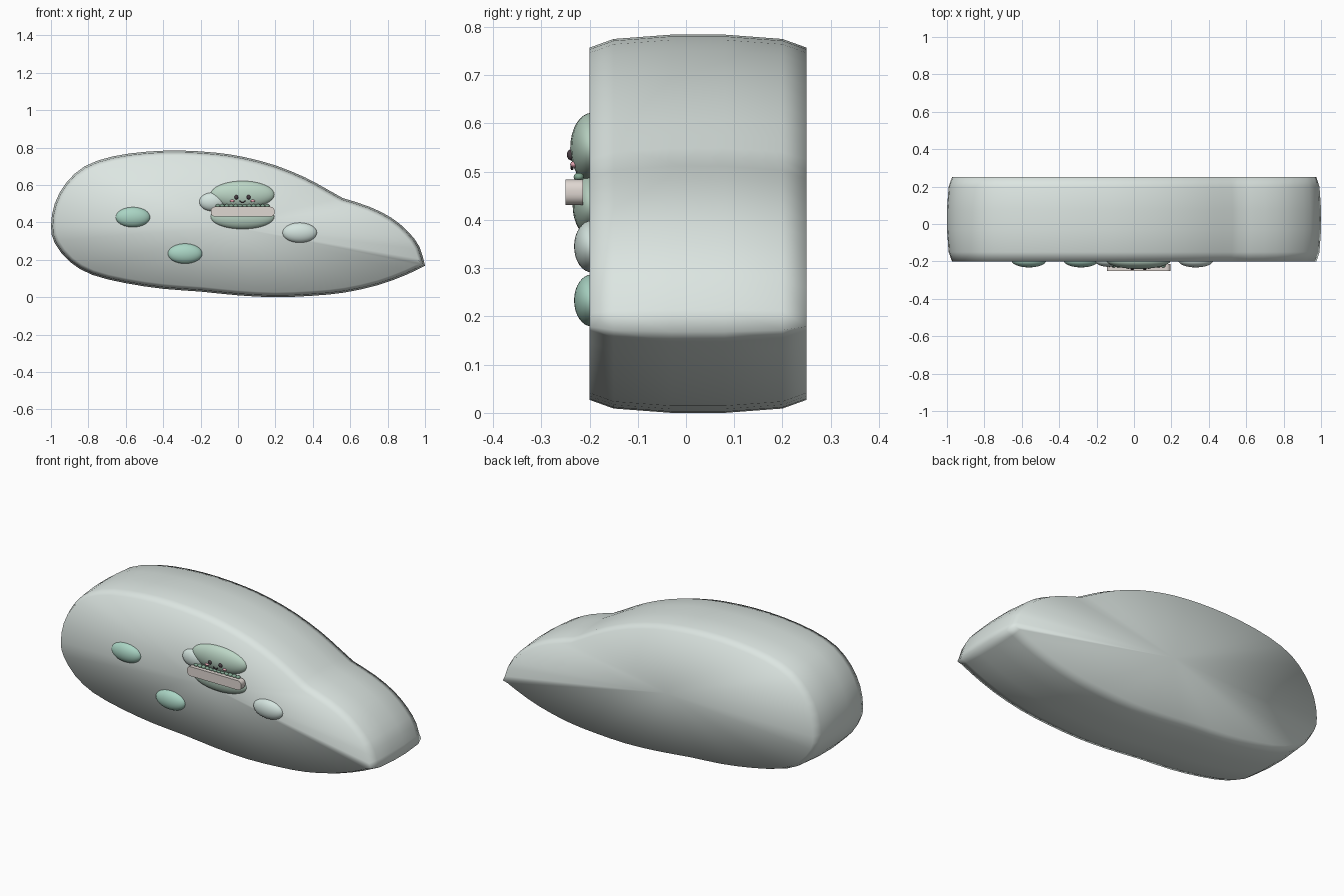
import bpy, bmesh, math
from mathutils import Vector

if "Cube" in bpy.data.objects:
    bpy.data.objects.remove(bpy.data.objects["Cube"])


def material(name, rgb):
    m = bpy.data.materials.new(name)
    m.diffuse_color = (*rgb, 1)
    m.use_nodes = True
    m.node_tree.nodes["Principled BSDF"].inputs["Base Color"].default_value = m.diffuse_color
    return m


BODY = material("body_grey_green", (0.72, 0.79, 0.76))
SAGE = material("sage", (0.50, 0.67, 0.56))
MINT = material("mint", (0.40, 0.66, 0.55))
PALE = material("pale_mint", (0.66, 0.78, 0.74))
CREAM = material("cream", (0.74, 0.68, 0.64))
LEAF = material("leaf_green", (0.22, 0.38, 0.28))
DARK = material("dark", (0.07, 0.05, 0.06))
PINK = material("pink", (0.80, 0.38, 0.45))

# Body outline (x, z), clockwise from the left end
outline = [(-1.0, .38), (-.98, .5), (-.92, .61), (-.82, .70), (-.67, .753), (-.48, .779),
           (-.3, .784), (-.12, .773), (.03, .75), (.2, .705), (.36, .64), (.48, .575),
           (.56, .53), (.7, .485), (.82, .425), (.91, .35), (.97, .27), (1.0, .168),
           (.9, .12), (.75, .065), (.57, .025), (.4, .008), (.2, 0), (0, .01),
           (-.2, .03), (-.4, .045), (-.6, .075), (-.78, .12), (-.9, .19), (-.98, .29)]
corners = {12, 17}


def refine(pts):
    """Add a rounded midpoint to every side, keeping the two creases."""
    out, n = [], len(pts)
    v = [Vector(p) for p in pts]
    for i in range(n):
        j = (i + 1) % n
        before = v[i] if i in corners else v[i - 1]
        after = v[j] if j in corners else v[(j + 1) % n]
        out += [v[i], (v[i] + v[j]) * .5625 - (before + after) * .0625]
    return out


def inset(pts, d):
    out, n = [], len(pts)
    for i in range(n):
        t = (pts[(i + 1) % n] - pts[i - 1]).normalized()
        out.append(pts[i] + Vector((t.y, -t.x)) * d)
    return out


def make_body():
    pts = refine(outline)
    n = len(pts)
    bm = bmesh.new()
    rings = []
    for y, d in ((-.2, .027), (-.15, .009), (-.03, 0), (.08, 0), (.2, .009), (.25, .027)):
        rings.append([bm.verts.new((p.x, y, p.y)) for p in inset(pts, d)])
    for a, b in zip(rings, rings[1:]):
        for i in range(n):
            bm.faces.new((a[i], a[(i + 1) % n], b[(i + 1) % n], b[i]))
    for ring, y in ((rings[0], -.2), (rings[-1], .25)):
        c = bm.verts.new((-.05, y, .38))
        for i in range(n):
            bm.faces.new((ring[i], ring[(i + 1) % n], c))
    bmesh.ops.recalc_face_normals(bm, faces=bm.faces)
    for f in bm.faces:
        f.smooth = True
    me = bpy.data.meshes.new("body")
    bm.to_mesh(me)
    bm.free()
    ob = bpy.data.objects.new("body", me)
    bpy.context.collection.objects.link(ob)
    me.materials.append(BODY)


def blob(name, loc, size, mat, seg=32):
    bpy.ops.mesh.primitive_uv_sphere_add(segments=seg, ring_count=seg // 2, location=loc)
    ob = bpy.context.object
    ob.name, ob.scale = name, size
    ob.data.materials.append(mat)
    bpy.ops.object.shade_smooth()
    return ob


make_body()

# Oval buttons on the front
blob("button_left", (-.562, -.195, .428), (.093, .037, .054), MINT)
blob("button_low", (-.283, -.195, .233), (.093, .037, .054), MINT)
blob("button_right", (.33, -.195, .345), (.093, .037, .054), PALE)

# Bun charm: lower bun, upper bun and side puff
blob("lower_bun", (.024, -.195, .43), (.172, .04, .066), SAGE)
blob("upper_bun", (.024, -.195, .549), (.172, .045, .073), SAGE)
blob("side_puff", (-.137, -.195, .51), (.071, .034, .05), PALE)

# Rounded filling bar
bpy.ops.mesh.primitive_cube_add(size=1, location=(.025, -.2315, .4575))
bar = bpy.context.object
bar.name = "filling_bar"
bar.scale = (.34, .037, .053)
bpy.ops.object.transform_apply(location=False, rotation=False, scale=True)
bm = bmesh.new()
bm.from_mesh(bar.data)
edges = [e for e in bm.edges if abs(e.verts[0].co.y - e.verts[1].co.y) > .01]
bmesh.ops.bevel(bm, geom=edges, offset=.022, segments=5, affect='EDGES', profile=.5)
bm.to_mesh(bar.data)
bm.free()
bar.data.materials.append(CREAM)
bpy.ops.object.shade_smooth_by_angle(angle=math.radians(40))

# Leafy frill above the bar
for i in range(12):
    blob(f"frill_{i}", (-.108 + i * .024, -.222, .489), (.013, .011, .009), LEAF, 12)

# Face: eyes, cheeks, smile
for s, side in ((-1, "left"), (1, "right")):
    blob(f"eye_{side}", (.024 + s * .033, -.237, .535), (.011, .01, .012), DARK, 16)
    blob(f"cheek_{side}", (.024 + s * .055, -.232, .515), (.012, .008, .007), PINK, 16)

cu = bpy.data.curves.new("smile", 'CURVE')
cu.dimensions = '3D'
cu.bevel_depth = .003
sp = cu.splines.new('POLY')
sp.points.add(8)
for i, p in enumerate(sp.points):
    a = math.pi * (1 + i / 8)
    p.co = (.024 + .013 * math.cos(a), -.236, .517 + .011 * math.sin(a), 1)
cu.materials.append(DARK)
bpy.context.collection.objects.link(bpy.data.objects.new("smile", cu))
